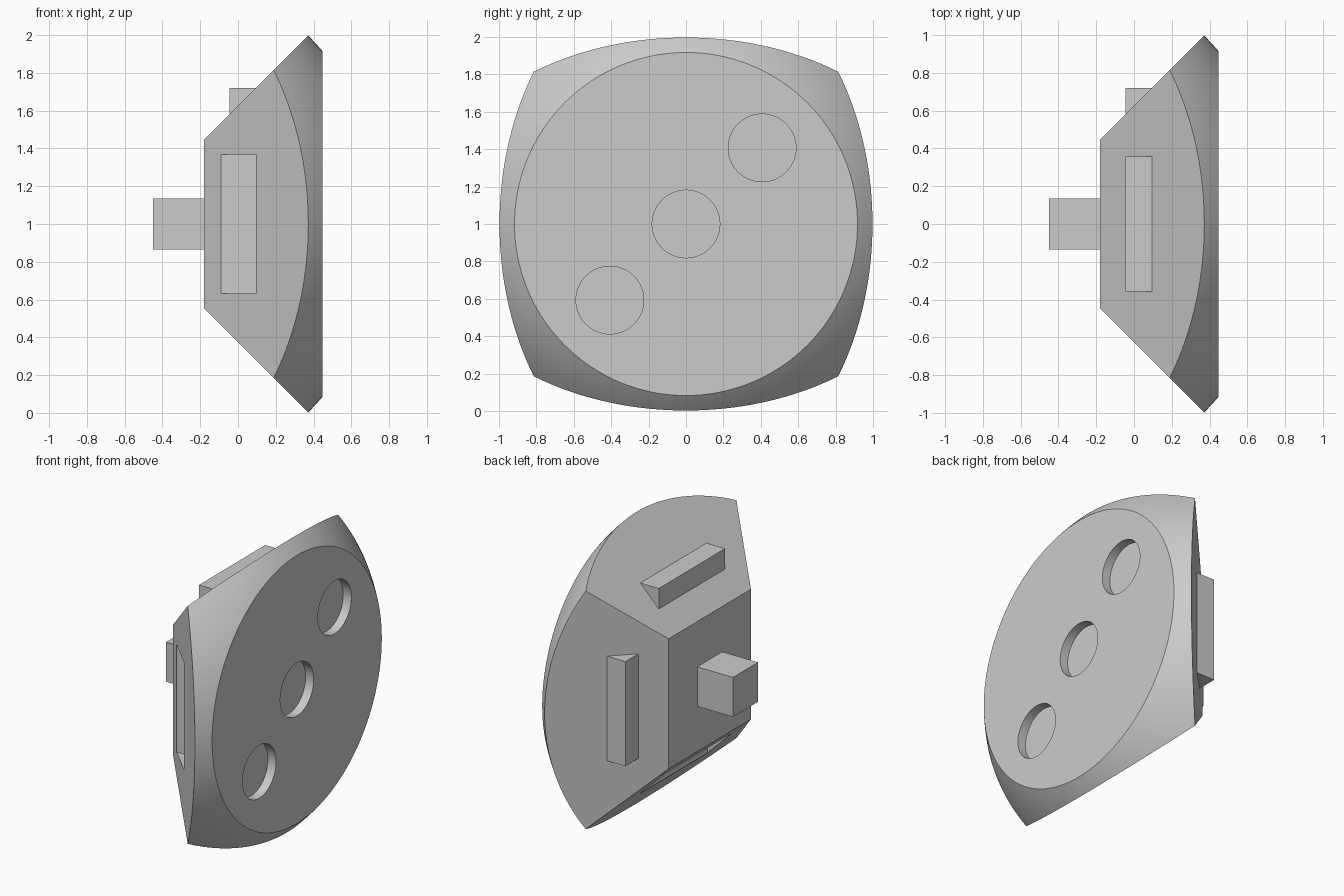
import bpy
import bmesh
from math import cos, sin, pi, sqrt, radians
from mathutils import Matrix, Vector

cube = bpy.data.objects.get("Cube")
if cube:
    bpy.data.objects.remove(cube, do_unlink=True)

APEX = Vector((-0.625, 0, 1))  # centre of the dome and tip of the sloped sides
DOME, FLAT_R = 1.41, 0.917     # dome radius, flat disc radius
BACK = 0.445                   # distance from the apex to the small back square
SEGMENTS, RINGS = 192, 8

grey = bpy.data.materials.new("plain grey")
grey.use_nodes = True
colour = (0.6, 0.6, 0.6, 1)
grey.diffuse_color = colour
grey.node_tree.nodes["Principled BSDF"].inputs["Base Color"].default_value = colour


def finish(name, bm):
    bmesh.ops.recalc_face_normals(bm, faces=bm.faces)
    mesh = bpy.data.meshes.new(name)
    bm.to_mesh(mesh)
    bm.free()
    mesh.materials.append(grey)
    obj = bpy.data.objects.new(name, mesh)
    obj.location = APEX
    bpy.context.collection.objects.link(obj)
    return obj


def box(name, low, high):
    low, high = Vector(low), Vector(high)
    bm = bmesh.new()
    bmesh.ops.create_cube(bm, size=1, matrix=Matrix.Translation((low + high) / 2)
                          @ Matrix.Diagonal((*(high - low), 1)))
    return finish(name, bm)


def cut(body, cutter):
    cutter.hide_render = True
    cutter.hide_viewport = True
    mod = body.modifiers.new(cutter.name, 'BOOLEAN')
    mod.operation = 'DIFFERENCE'
    mod.solver = 'EXACT'
    mod.object = cutter


# Body: flat disc, dome reaching out to the four slopes, back square
bm = bmesh.new()
rings = []
for k in range(RINGS + 1):
    ring = []
    for i in range(SEGMENTS):
        a = 2 * pi * i / SEGMENTS + pi / 4
        rim = DOME / sqrt(1 + max(abs(cos(a)), abs(sin(a))) ** 2)
        r = FLAT_R + (rim - FLAT_R) * k / RINGS
        ring.append(bm.verts.new((sqrt(DOME ** 2 - r ** 2), r * cos(a), r * sin(a))))
    rings.append(ring)
bm.faces.new(rings[0])
for inner, outer in zip(rings, rings[1:]):
    for i in range(SEGMENTS):
        j = (i + 1) % SEGMENTS
        bm.faces.new((inner[i], outer[i], outer[j], inner[j]))
corners = [bm.verts.new((BACK, y * BACK, z * BACK))
           for y, z in ((1, 1), (-1, 1), (-1, -1), (1, -1))]
bm.faces.new(corners)
quarter = SEGMENTS // 4
for q in range(4):
    arc = [rings[-1][(q * quarter + i) % SEGMENTS] for i in range(quarter + 1)]
    bm.faces.new([corners[q]] + arc + [corners[(q + 1) % 4]])
body = finish("domed_body", bm)

# Round pips sunk along the diagonal of the flat disc
for n in (-1, 0, 1):
    bm = bmesh.new()
    bmesh.ops.create_cone(bm, cap_ends=True, segments=64, radius1=0.181, radius2=0.181,
                          depth=0.2, matrix=Matrix.Translation((1.11, n * 0.407, n * 0.407))
                          @ Matrix.Rotation(pi / 2, 4, 'Y'))
    cut(body, finish("pip_cutter", bm))

# Slots in the front and bottom slopes
cut(body, box("front_slot_cutter", (0.47, -0.85, -0.367), (0.72, -0.535, 0.367)))
cut(body, box("bottom_slot_cutter", (0.47, -0.367, -0.85), (0.72, 0.367, -0.535)))

# Apply the cuts, then smooth the dome and keep the edges crisp
bpy.ops.object.select_all(action='DESELECT')
bpy.context.view_layer.objects.active = body
body.select_set(True)
for mod in list(body.modifiers):
    bpy.ops.object.modifier_apply(modifier=mod.name)
bpy.ops.object.shade_smooth_by_angle(angle=radians(25))

# Matching tabs on the back and top slopes, and the square centre peg
box("back_tab", (0.58, 0.5, -0.358), (0.78, 0.72, 0.358))
box("top_tab", (0.58, -0.358, 0.5), (0.78, 0.358, 0.72))
box("centre_peg", (0.175, -0.135, -0.135), (0.5, 0.135, 0.135))
